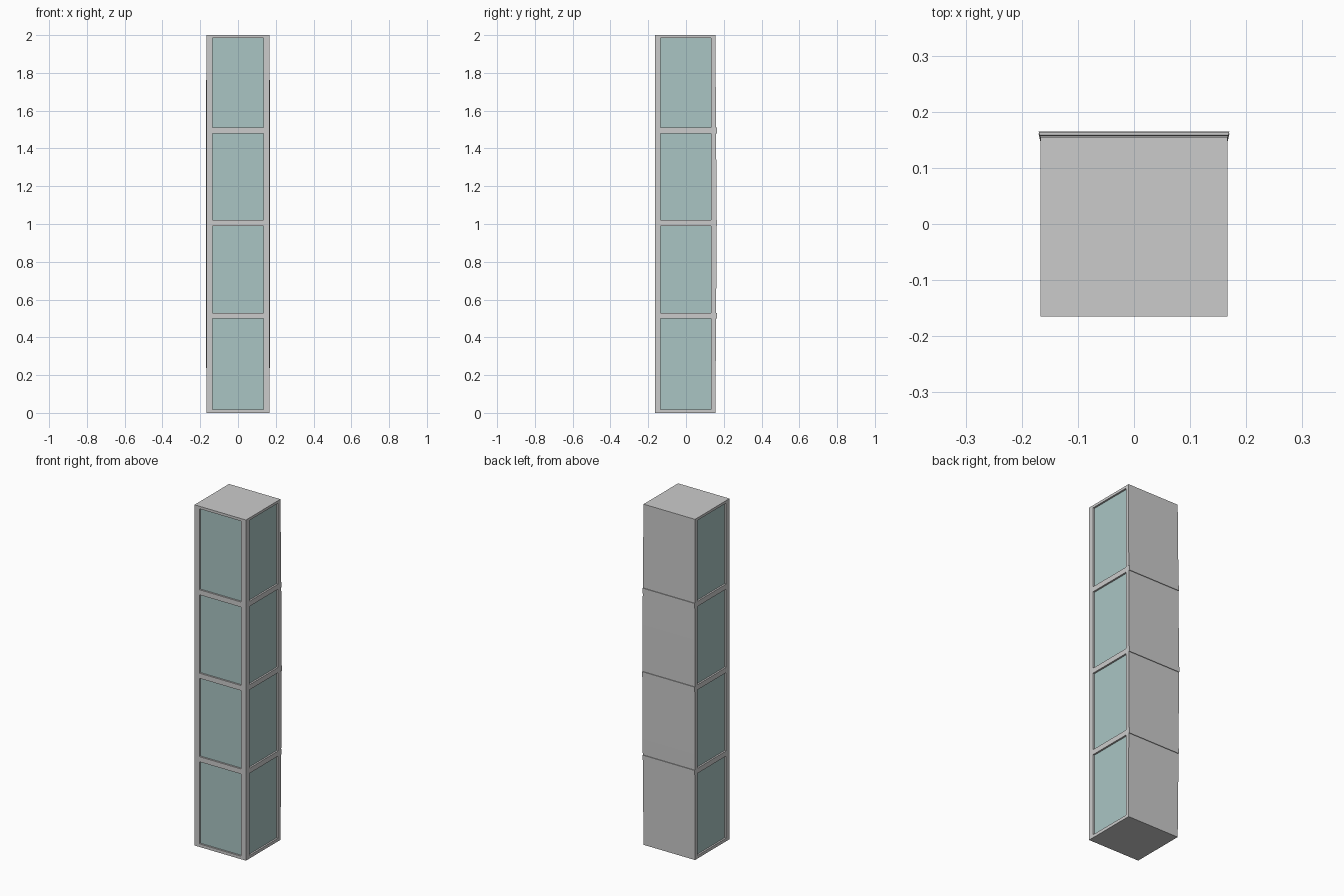
import bpy, bmesh, math

if "Cube" in bpy.data.objects:
    bpy.data.objects.remove(bpy.data.objects["Cube"])

W, FRONT, BACK = 0.167, -0.165, 0.155      # half width, front and back planes
POST, DEPTH = 0.031, 0.010                 # post width, glass recess
BANDS = [(0.0, 0.018), (0.50, 0.53), (0.99, 1.02), (1.48, 1.51), (1.985, 2.0)]

glass = bpy.data.materials.new("tinted_glass")
glass.diffuse_color = (0.40, 0.56, 0.55, 1)
glass.use_nodes = True
glass.node_tree.nodes["Principled BSDF"].inputs["Base Color"].default_value = glass.diffuse_color


def make(name, bm, mat=None):
    bmesh.ops.recalc_face_normals(bm, faces=bm.faces)
    me = bpy.data.meshes.new(name)
    bm.to_mesh(me)
    bm.free()
    ob = bpy.data.objects.new(name, me)
    bpy.context.collection.objects.link(ob)
    if mat:
        me.materials.append(mat)
    return ob


def box(name, x, y, z, mat=None):
    bm = bmesh.new()
    bmesh.ops.create_cube(bm, size=1)
    for v in bm.verts:
        for i, (lo, hi) in enumerate((x, y, z)):
            v.co[i] = hi if v.co[i] > 0 else lo
    return make(name, bm, mat)


def bow(z):
    return math.sin(math.pi * z / 2)


def bowed_slab(name, z0, z1, lift, steps):
    """Back strip whose rear face and sides swell slightly at mid height."""
    bm = bmesh.new()
    rings = []
    for i in range(steps + 1):
        z = z0 + (z1 - z0) * i / steps
        b = bow(z)
        w, y = W + 0.003 * b, BACK + 0.006 * b + lift
        pts = [(-W + 0.001, 0.143), (W - 0.001, 0.143), (w, y), (-w, y)]
        rings.append([bm.verts.new((px, py, z)) for px, py in pts])
    for a, b in zip(rings, rings[1:]):
        for k in range(4):
            bm.faces.new((a[k], a[(k + 1) % 4], b[(k + 1) % 4], b[k]))
    bm.faces.new(rings[0])
    bm.faces.new(rings[-1])
    return make(name, bm)


# Corner posts
for s, side in ((-1, "left"), (1, "right")):
    xs = tuple(sorted((s * W, s * (W - POST))))
    box(f"{side}_front_post", xs, (FRONT, FRONT + POST), (0, 2))
    box(f"{side}_back_post", xs, (0.133, BACK), (0, 2))

# Base, shelves and top
for i, (z0, z1) in enumerate(BANDS):
    box(f"shelf_{i}", (-W, W), (FRONT, BACK), (z0, z1))

# Glass panes on three sides and the bowed back panels
for i in range(4):
    z0, z1 = BANDS[i][1], BANDS[i + 1][0]
    box(f"front_glass_{i}", (-W + POST, W - POST),
        (FRONT + DEPTH, FRONT + DEPTH + 0.006), (z0, z1), glass)
    for s, side in ((-1, "left"), (1, "right")):
        xs = tuple(sorted((s * (W - DEPTH), s * (W - DEPTH - 0.006))))
        box(f"{side}_glass_{i}", xs, (FRONT + POST, 0.133), (z0, z1), glass)
    lo = 0 if i == 0 else z0
    hi = 2 if i == 3 else z1
    bowed_slab(f"back_panel_{i}", lo, hi, 0, 5)

# Raised bars across the back at shelf height
for i in (1, 2, 3):
    bowed_slab(f"back_bar_{i}", *BANDS[i], 0.004, 1)
